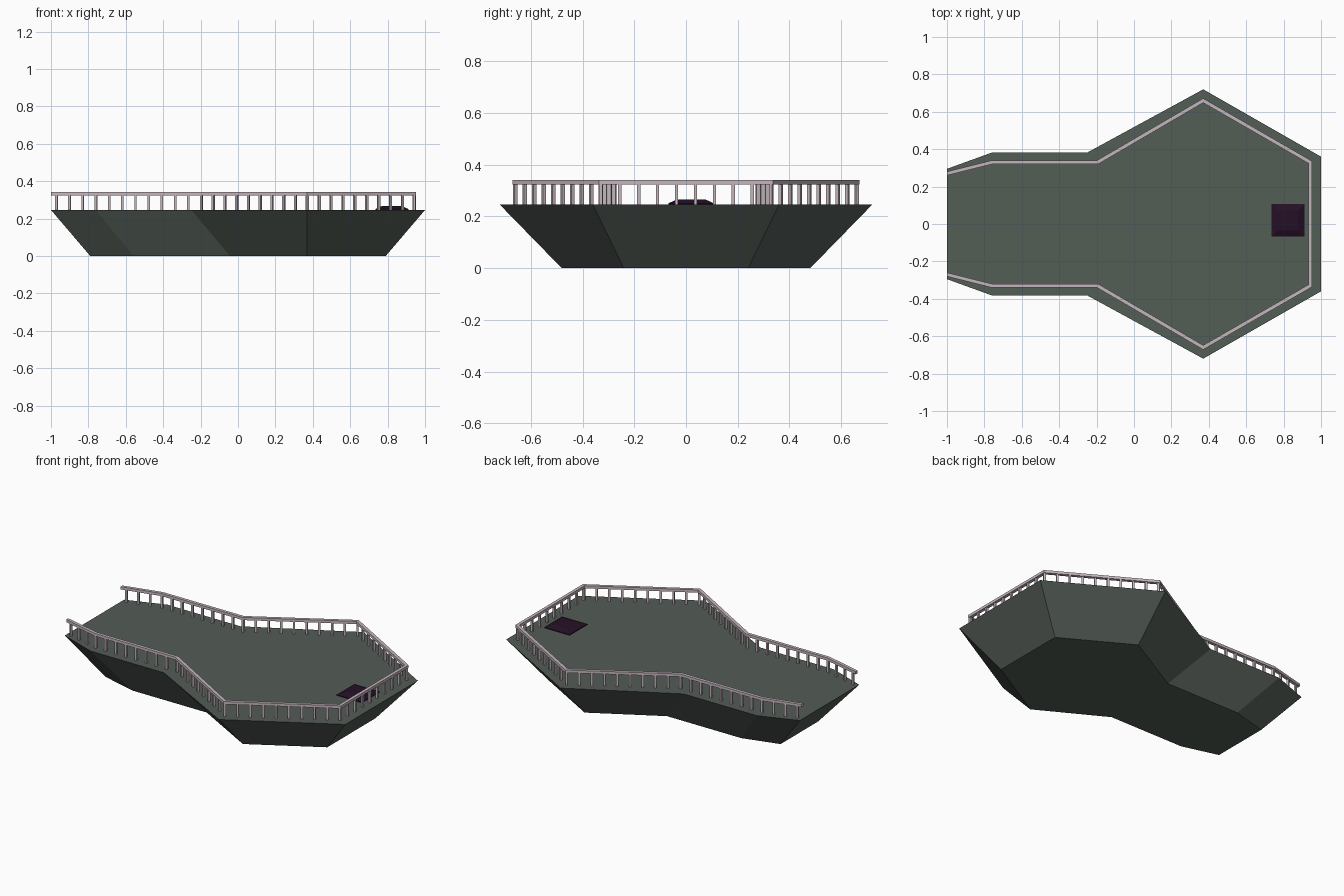
import bpy, bmesh
from mathutils import Vector, Matrix

if "Cube" in bpy.data.objects:
    bpy.data.objects.remove(bpy.data.objects["Cube"])


def material(name, rgb):
    m = bpy.data.materials.new(name)
    m.diffuse_color = (*rgb, 1)
    m.use_nodes = True
    m.node_tree.nodes["Principled BSDF"].inputs["Base Color"].default_value = m.diffuse_color
    return m


HULL = material("grey green hull", (0.088, 0.109, 0.094))
RAIL = material("pale mauve railing", (0.56, 0.47, 0.52))
HATCH = material("dark purple hatch", (0.018, 0.005, 0.018))


def finish(bm, name, mat):
    bmesh.ops.recalc_face_normals(bm, faces=bm.faces[:])
    me = bpy.data.meshes.new(name)
    bm.to_mesh(me)
    bm.free()
    me.materials.append(mat)
    ob = bpy.data.objects.new(name, me)
    bpy.context.collection.objects.link(ob)
    return ob


def loft(bm, rings):
    """Join closed rings with quads and cap both ends."""
    loops = [[bm.verts.new(p) for p in r] for r in rings]
    n = len(loops[0])
    for a, b in zip(loops, loops[1:]):
        for i in range(n):
            j = (i + 1) % n
            bm.faces.new((a[i], a[j], b[j], b[i]))
    bm.faces.new(loops[0][::-1])
    bm.faces.new(loops[-1])


def outline(half, z):
    """Mirror a half outline across y = 0 into a closed ring."""
    return ([Vector((x, -y, z)) for x, y in half]
            + [Vector((x, y, z)) for x, y in reversed(half)])


DECK_Z = 0.246

# Hull: narrow tail widening to a hexagon, sides flaring upward
keel = [(-0.79, 0.187), (-0.56, 0.25), (-0.043, 0.25), (0.37, 0.48), (0.79, 0.24)]
deck = [(-1.0, 0.295), (-0.76, 0.382), (-0.25, 0.382), (0.37, 0.72), (1.0, 0.36)]
bm = bmesh.new()
loft(bm, [outline(keel, 0), outline(deck, DECK_Z)])
finish(bm, "hull", HULL)

# Handrail: square bar mitred round the deck, open at the tail
half = [(-1.0, 0.27), (-0.76, 0.33), (-0.195, 0.33), (0.37, 0.66), (0.943, 0.33)]
path = outline(half, 0)
W, Z0, Z1 = 0.010, 0.324, 0.341
sections = []
for i, p in enumerate(path):
    dirs = []
    if i > 0:
        dirs.append((p - path[i - 1]).normalized())
    if i < len(path) - 1:
        dirs.append((path[i + 1] - p).normalized())
    t = sum(dirs, Vector()).normalized()
    side = Vector((t.y, -t.x, 0)) * (W / max(0.3, t.dot(dirs[0])))
    if len(dirs) == 1:
        side = Vector((0, side.y / abs(side.y) * W, 0)) if i in (0, len(path) - 1) else side
    sections.append([p + side * s + Vector((0, 0, z))
                     for s, z in ((1, Z0), (1, Z1), (-1, Z1), (-1, Z0))])
bm = bmesh.new()
loft(bm, sections)
finish(bm, "handrail", RAIL)

# Railing posts: evenly spaced along each straight run
start = [(-0.97, 0.277)] + half[1:]
run = outline(start, 0)
counts = [3, 8, 9, 9, 9, 9, 9, 8, 3]
bm = bmesh.new()
H = Z0 - DECK_Z + 0.004
for k, n in enumerate(counts):
    a, b = run[k], run[k + 1]
    turn = Vector((1, 0)).angle_signed((b - a).to_2d())
    for s in range(n + (k == len(counts) - 1)):
        p = a.lerp(b, s / n)
        mat = (Matrix.Translation((p.x, p.y, DECK_Z - 0.002 + H / 2))
               @ Matrix.Rotation(-turn, 4, 'Z')
               @ Matrix.Diagonal((0.013, 0.013, H, 1)))
        bmesh.ops.create_cube(bm, size=1, matrix=mat)
finish(bm, "railing_posts", RAIL)


# Hatch: low bevelled square plate near the wide end
def square(r, z):
    return [Vector((0.823 + r * sx, 0.02 + r * sy, z))
            for sx, sy in ((-1, -1), (1, -1), (1, 1), (-1, 1))]


bm = bmesh.new()
loft(bm, [square(0.088, DECK_Z - 0.002), square(0.088, 0.251),
          square(0.055, 0.266)])
finish(bm, "deck_hatch", HATCH)
